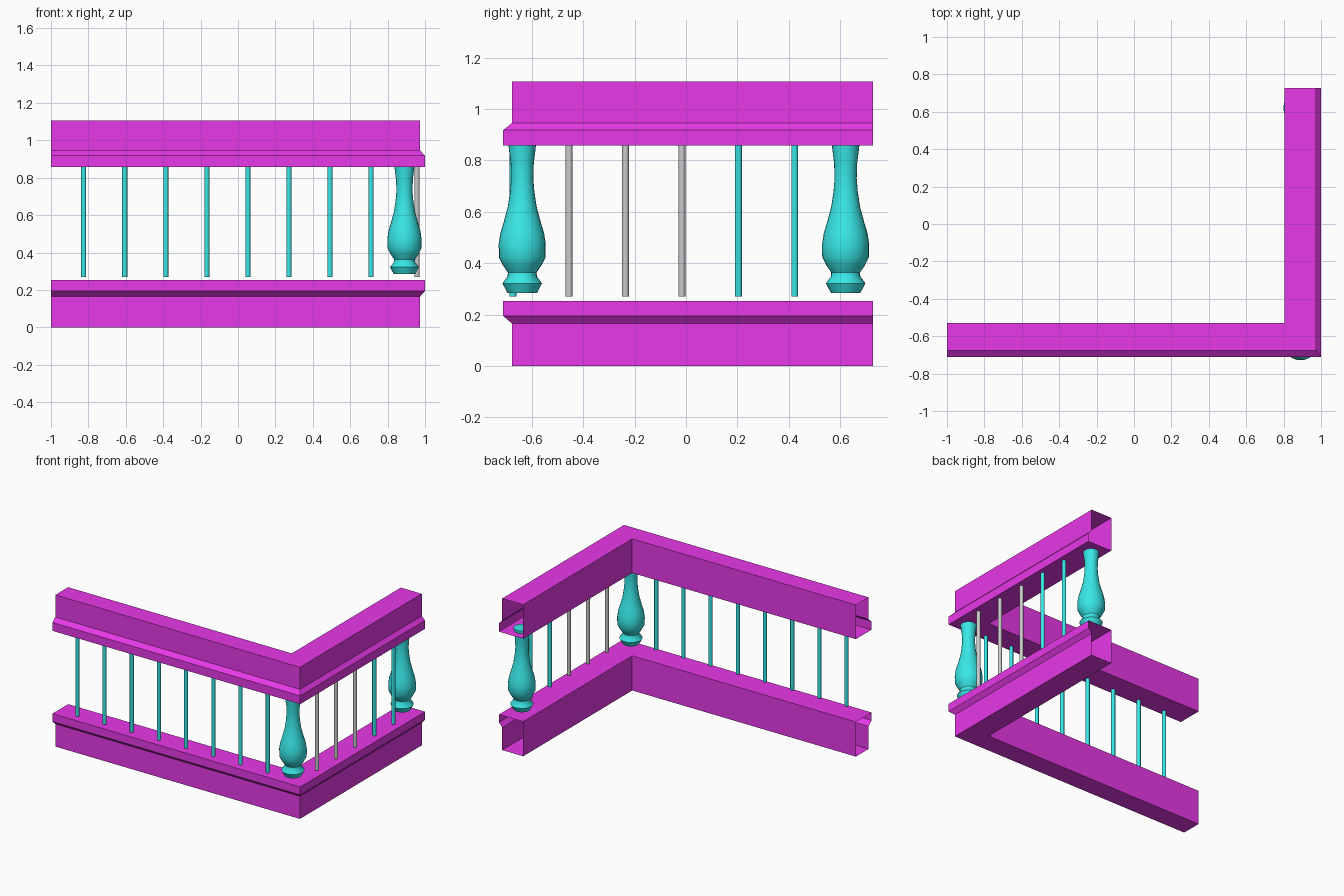
import bpy, bmesh, math

if "Cube" in bpy.data.objects:
    bpy.data.objects.remove(bpy.data.objects["Cube"])


def material(name, rgb):
    m = bpy.data.materials.new(name)
    m.diffuse_color = (*rgb, 1)
    m.use_nodes = True
    m.node_tree.nodes["Principled BSDF"].inputs["Base Color"].default_value = m.diffuse_color
    return m


MAGENTA = material("magenta", (0.8, 0.04, 0.8))
CYAN = material("cyan", (0.04, 0.8, 0.8))


def add_object(name, bm, mat=None, smooth=False):
    bmesh.ops.recalc_face_normals(bm, faces=bm.faces)
    me = bpy.data.meshes.new(name)
    bm.to_mesh(me)
    bm.free()
    ob = bpy.data.objects.new(name, me)
    bpy.context.collection.objects.link(ob)
    if mat:
        me.materials.append(mat)
    if smooth:
        bpy.ops.object.select_all(action='DESELECT')
        bpy.context.view_layer.objects.active = ob
        ob.select_set(True)
        bpy.ops.object.shade_smooth_by_angle(angle=math.radians(35))
    return ob


# Offsets across each rail: 0 inner face, 1 outer face, 2 ledge
FRONT_Y = (-0.53, -0.677, -0.711)
SIDE_X = (0.805, 0.974, 1.0)
END_X, END_Y = -1.0, 0.727


def rail(name, profile):
    """Sweep a profile around the mitred L-shaped path, ends left open."""
    bm = bmesh.new()
    rings = [
        [bm.verts.new((END_X, FRONT_Y[o], z)) for o, z in profile],
        [bm.verts.new((SIDE_X[o], FRONT_Y[o], z)) for o, z in profile],
        [bm.verts.new((SIDE_X[o], END_Y, z)) for o, z in profile],
    ]
    n = len(profile)
    for a, b in zip(rings, rings[1:]):
        for i in range(n):
            j = (i + 1) % n
            bm.faces.new((a[i], a[j], b[j], b[i]))
    add_object(name, bm, MAGENTA)


def baluster(name, x, y, seg=24):
    """Turned vase-shaped post from (radius, height) points."""
    prof = [(0.057, 0.284), (0.077, 0.322), (0.057, 0.348), (0.056, 0.364),
            (0.075, 0.392), (0.091, 0.424), (0.0915, 0.475), (0.085, 0.517),
            (0.072, 0.56), (0.056, 0.62), (0.047, 0.68), (0.043, 0.73),
            (0.045, 0.79), (0.052, 0.845), (0.055, 0.876)]
    bm = bmesh.new()
    rings = []
    for r, z in prof:
        rings.append([bm.verts.new((x + r * math.cos(2 * math.pi * i / seg),
                                    y + r * math.sin(2 * math.pi * i / seg), z))
                      for i in range(seg)])
    for a, b in zip(rings, rings[1:]):
        for i in range(seg):
            j = (i + 1) % seg
            bm.faces.new((a[i], a[j], b[j], b[i]))
    bm.faces.new(rings[0])
    bm.faces.new(rings[-1])
    add_object(name, bm, CYAN, smooth=True)


def picket(name, x, y, mat, z0=0.27, z1=0.87):
    """Thin round bar."""
    bm = bmesh.new()
    bmesh.ops.create_cone(bm, cap_ends=True, segments=12, radius1=0.0135,
                          radius2=0.0135, depth=z1 - z0)
    bmesh.ops.translate(bm, verts=bm.verts, vec=(x, y, (z0 + z1) / 2))
    add_object(name, bm, mat, smooth=True)


# Lower and upper rails
rail("bottom_rail", [(0, 0), (1, 0), (1, 0.165), (2, 0.195), (2, 0.253), (0, 0.253)])
rail("top_rail", [(0, 0.857), (2, 0.857), (2, 0.918), (1, 0.945), (1, 1.106), (0, 1.106)])

# Turned balusters at the corner and the side end
baluster("corner_baluster", 0.89, -0.637)
baluster("end_baluster", 0.89, 0.621)

# Front pickets, then side pickets (first three are grey)
for i in range(8):
    picket(f"front_picket_{i + 1}", -0.825 + 0.2195 * i, -0.673, CYAN)
for i in range(5):
    picket(f"side_picket_{i + 1}", 0.957, -0.455 + 0.2195 * i, None if i < 3 else CYAN)
